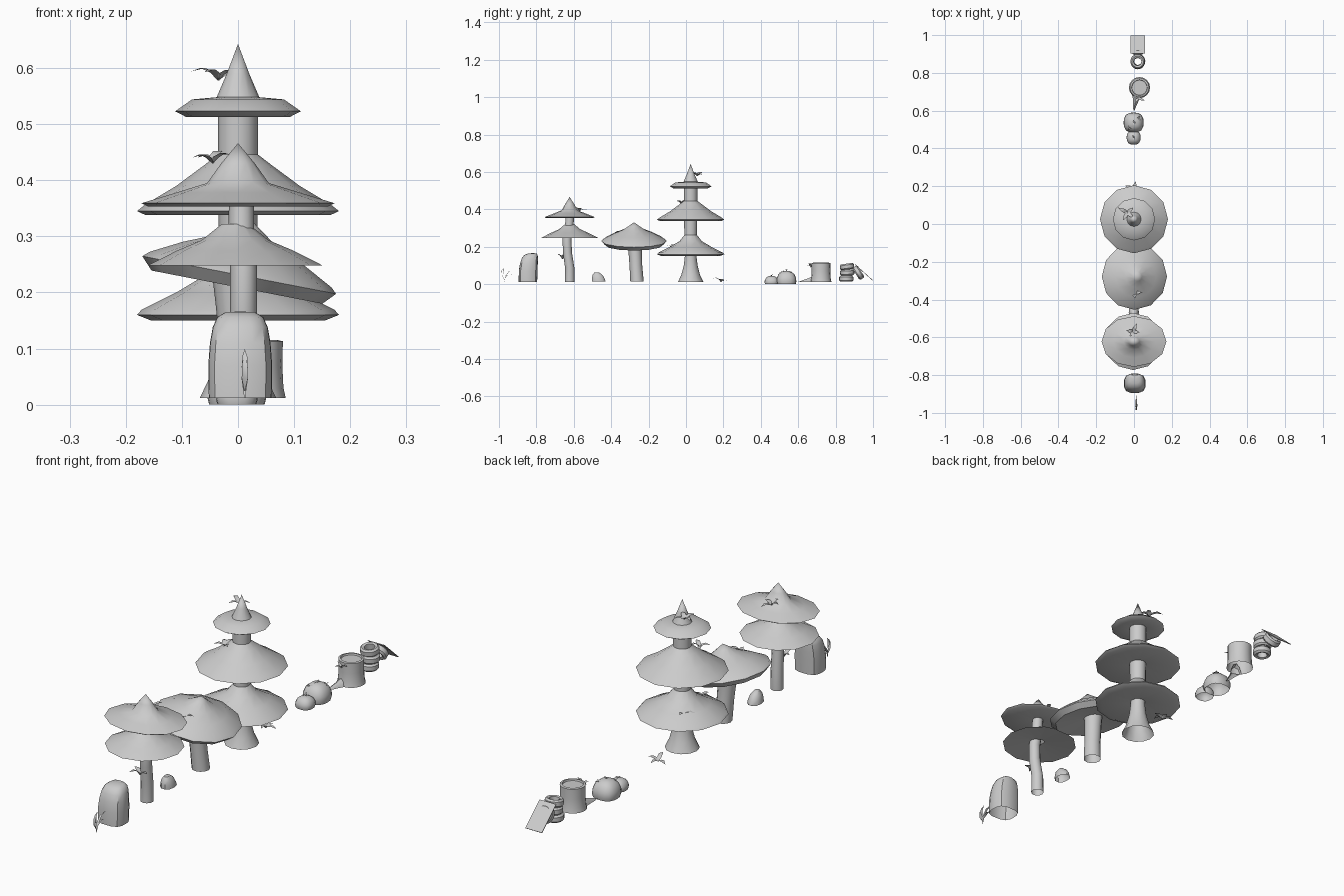
import bpy, bmesh, math, random
from mathutils import Vector, Matrix, Euler

if "Cube" in bpy.data.objects:
    bpy.data.objects.remove(bpy.data.objects["Cube"])

random.seed(4)


def finish(name, bm, loc, rot=(0, 0, 0), angle=40):
    me = bpy.data.meshes.new(name)
    bm.to_mesh(me)
    bm.free()
    ob = bpy.data.objects.new(name, me)
    bpy.context.collection.objects.link(ob)
    ob.location, ob.rotation_euler = loc, rot
    bpy.ops.object.select_all(action='DESELECT')
    ob.select_set(True)
    bpy.context.view_layer.objects.active = ob
    bpy.ops.object.shade_smooth_by_angle(angle=math.radians(angle))
    return ob


def loft(name, rings, loc, sides=12, sx=1, sy=1, power=2, rot=(0, 0, 0), angle=40):
    """Rings are (radius, z[, dx, dy]); power > 2 makes a squarer section."""
    bm = bmesh.new()
    loops = []
    for ring in rings:
        r, z, dx, dy = (tuple(ring) + (0, 0))[:4]
        loop = []
        for i in range(sides):
            a = 2 * math.pi * i / sides
            c, s = math.cos(a), math.sin(a)
            k = r * (abs(c) ** power + abs(s) ** power) ** (-1 / power)
            loop.append(bm.verts.new((k * c * sx + dx, k * s * sy + dy, z)))
        loops.append(loop)
    for lo, hi in zip(loops, loops[1:]):
        for i in range(sides):
            j = (i + 1) % sides
            bm.faces.new((lo[i], lo[j], hi[j], hi[i]))
    bmesh.ops.remove_doubles(bm, verts=bm.verts, dist=1e-5)
    return finish(name, bm, loc, rot, angle)


def leaf(bm, base, yaw, lean, length, width):
    """Pointed leaf folded along its middle and curling outward."""
    rows = []
    for t, w, curl in ((0, .15, 0), (.35, .9, .1), (.7, .8, .3), (1, 0, .6)):
        out = length * t * math.sin(lean + curl)
        up = length * t * math.cos(lean + curl)
        rows.append([(out - abs(k) * width * w * .3, k * width * w, up) for k in (-1, 0, 1)])
    m = Matrix.Translation(base) @ Matrix.Rotation(yaw, 4, 'Z')
    vs = [[bm.verts.new(m @ Vector(p)) for p in row] for row in rows]
    for a, b in zip(vs, vs[1:]):
        for k in (0, 1):
            bm.faces.new((a[k], a[k + 1], b[k + 1], b[k]))
    bmesh.ops.remove_doubles(bm, verts=bm.verts, dist=1e-6)


def sprig(name, loc, size=.05, count=4, yaw=0, lean=.7, width=.2):
    bm = bmesh.new()
    for i in range(count):
        leaf(bm, Vector((0, 0, 0)), yaw + 2 * math.pi * i / count + random.uniform(-.3, .3),
             lean * random.uniform(.6, 1.3), size * random.uniform(.75, 1.1), size * width)
    return finish(name, bm, loc)


# Large three-tier tree
TY = .025
loft("large_trunk", [(.068, .012), (.05, .05), (.037, .1), (.031, .15), (.034, .27),
                     (.036, .42), (.036, .53)], (0, TY, 0))
loft("large_lower_cap", [(.03, .165), (.155, .15), (.18, .16), (.172, .169), (.11, .2),
                         (.06, .23), (.03, .268)], (0, TY, 0), angle=50)
loft("large_middle_cap", [(.03, .35), (.165, .338), (.18, .345), (.165, .357), (.11, .39),
                          (.06, .427), (.034, .447)], (0, TY, 0), angle=50)
loft("large_top_cap", [(.03, .522), (.093, .513), (.112, .523), (.082, .544), (.038, .548),
                       (.02, .59), (0, .643)], (0, TY, 0), angle=50)

# Medium two-tier tree
loft("medium_trunk", [(.026, .013, 0, 0), (.025, .09, 0, 0), (.024, .17, .004, -.012),
                      (.024, .24, .004, -.014), (.023, .31, 0, -.003), (.022, .38, 0, .004)],
     (.006, -.622, 0))
loft("medium_lower_cap", [(.02, .262), (.156, .248), (.105, .274), (.06, .293),
                          (.024, .322)], (-.005, -.622, 0), sy=.97)
loft("medium_top_cap", [(.02, .362), (.16, .353), (.172, .359), (.11, .378), (.055, .395),
                        (.03, .43), (0, .466)], (0, -.622, 0), sy=.78)

# Leaning mushroom
loft("mushroom_stem", [(.036, .015, .008, .01), (.034, .1, .002, .004), (.036, .18, -.004, 0),
                       (.04, .25, -.008, -.002)], (0, -.272, 0))
loft("mushroom_cap", [(.03, -.012), (.155, -.026), (.176, -.004), (.165, .006), (.11, .035),
                      (.06, .056), (.025, .08), (0, .098)],
     (.003, -.278, .235), rot=(0, math.radians(11), 0), angle=50)

# Standing stone and pebble
loft("standing_stone", [(.056, .012, 0, -.004), (.057, .07, 0, -.003), (.054, .11, 0, .001),
                        (.049, .138, 0, .006), (.041, .156, 0, .012), (.026, .165, 0, .02),
                        (0, .166, 0, .022)], (.004, -.841, 0), 16, sy=.88, power=3.2)
loft("pebble", [(.034, .015, 0, 0), (.032, .03, 0, -.002), (.025, .049, 0, -.006),
                (.013, .062, 0, -.01), (0, .064, 0, -.011)], (-.001, -.467, 0), 10,
     sx=.8, sy=1.1, power=2.4)

# Pair of low bushes with tufts
for label, y, r, h in (("large", .537, .053, .072), ("small", .457, .037, .045)):
    prof = [(r * .93, 0), (r, h * .2), (r * .97, h * .45), (r * .8, h * .75),
            (r * .45, h * .95), (0, h)]
    loft(label + "_bush", prof, (-.002, y, 0), 16, power=2.7)
    for i, (dx, dy, dz) in enumerate(((0, 0, .98), (.4, .45, .84), (-.4, -.5, .82))):
        if label == "large" or i == 0:
            sprig(f"{label}_bush_tuft_{i}", (dx * r, y + dy * r, dz * h), .018, 3, i)

# Stump with its root
loft("stump", [(.056, .012), (.052, .03), (.05, .07), (.051, .113), (.042, .115), (.04, .108),
               (0, .108)], (.029, .722, 0), 16)
bm = bmesh.new()
path = [((.02, .69), .028, .05), ((.01, .655), .016, .032), ((.003, .625), .009, .022),
        ((0, .602), .003, .013)]
rows = [[bm.verts.new((x + w * c, y, .012 + (h - .012) * s)) for c, s in
         ((-1, 0), (-.6, .7), (0, 1), (.6, .7), (1, 0))] for (x, y), w, h in path]
for a, b in zip(rows, rows[1:]):
    for k in range(4):
        bm.faces.new((a[k], a[k + 1], b[k + 1], b[k]))
finish("stump_root", bm, (0, 0, 0))


# Stacked rings, leaning rings and a leaning board
def ring(name, loc, rot=(0, 0, 0)):
    section = [(.021, -.013), (.031, -.016), (.038, -.009), (.038, .009), (.031, .016),
               (.021, .013), (.021, -.013)]
    return loft(name, section, loc, 16, rot=rot)


ring("stack_ring_1", (.02, .857, .03))
ring("stack_ring_2", (.022, .862, .062), (.05, 0, 0))
ring("stack_ring_3", (.019, .861, .094), (.14, 0, 0))
ring("leaning_ring", (.02, .922, .062), (math.radians(-58), 0, 0))

bm = bmesh.new()
bmesh.ops.create_cube(bm, size=1, matrix=Matrix.Diagonal((.078, .128, .003, 1)))
finish("leaning_board", bm, (.02, .95, .064), (math.radians(-42), 0, 0))

# Leaf sprigs growing on the caps, trunks and ground
for name, loc, size, yaw in (
        ("large_top_sprig", (-.035, .06, .578), .055, 2.4),
        ("large_neck_sprig", (-.045, -.025, .43), .052, 4),
        ("large_lower_sprig_front", (-.02, -.075, .195), .045, 4.5),
        ("large_lower_sprig_back", (-.055, .1, .195), .045, 2),
        ("medium_top_sprig", (-.005, -.57, .39), .05, 1.2),
        ("medium_trunk_sprig", (0, -.66, .135), .055, 4.6),
        ("mushroom_sprig_front", (0, -.365, .262), .045, 4.8),
        ("stump_sprig", (.02, .668, .09), .04, 4.4),
        ("ground_sprig", (0, .187, .012), .05, 1.5)):
    sprig(name, loc, size, 4, yaw)

# Flat branching sprout at the front end
bm = bmesh.new()
for z, lean, length in ((.012, .15, .095), (.025, -.55, .07), (.03, .65, .06), (.05, -.4, .05)):
    leaf(bm, Vector((0, 0, z)), math.pi / 2, lean, length, .006)
finish("branching_sprout", bm, (.012, -.972, 0))
